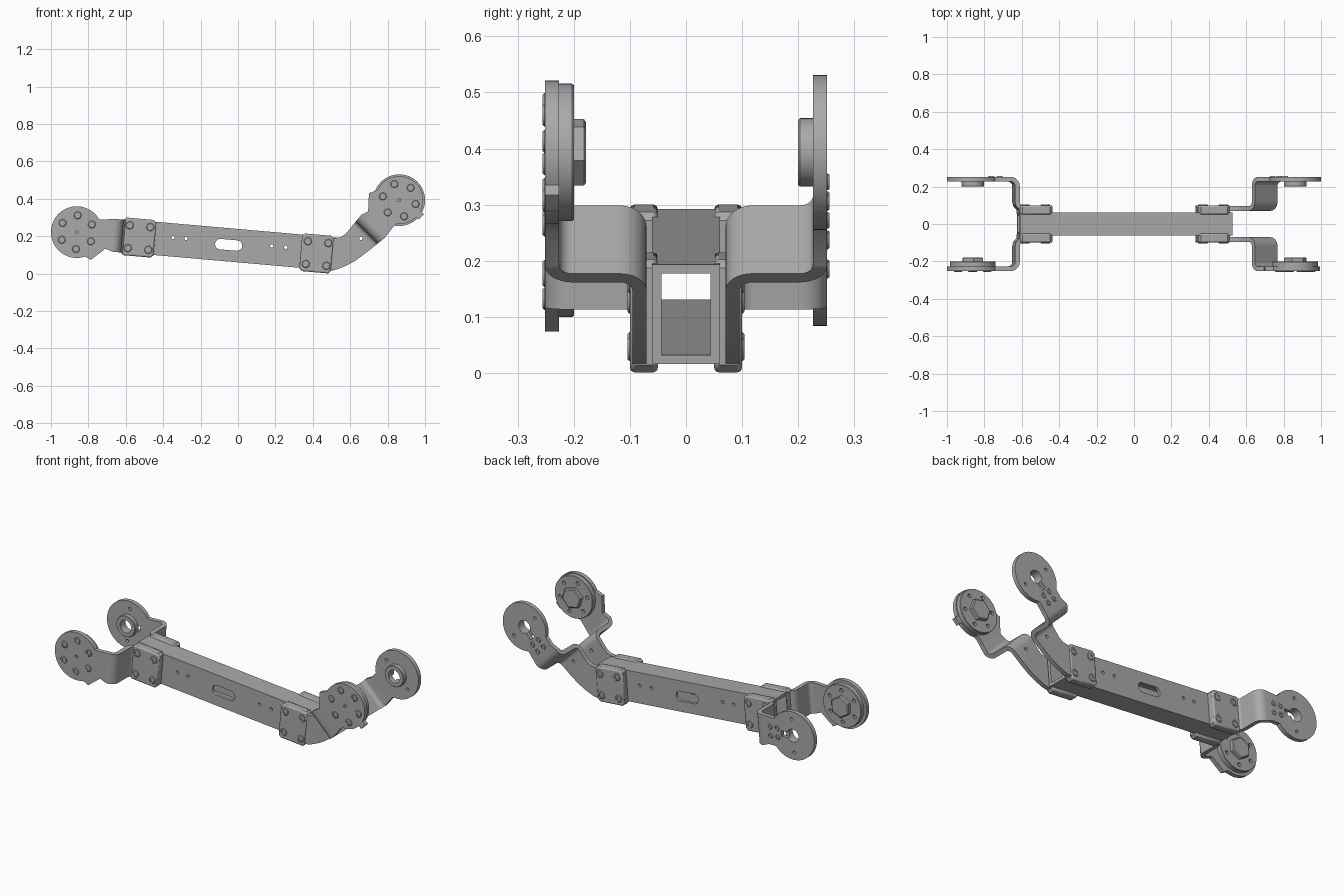
import bpy, bmesh, math
from mathutils import Vector

if "Cube" in bpy.data.objects:
    bpy.data.objects.remove(bpy.data.objects["Cube"], do_unlink=True)

grey = bpy.data.materials.new("metal grey")
grey.use_nodes = True
grey.diffuse_color = (0.40, 0.40, 0.40, 1)
grey.node_tree.nodes["Principled BSDF"].inputs["Base Color"].default_value = (0.40, 0.40, 0.40, 1)


def finish(name, bm):
    bmesh.ops.recalc_face_normals(bm, faces=bm.faces)
    me = bpy.data.meshes.new(name)
    bm.to_mesh(me)
    bm.free()
    me.materials.append(grey)
    ob = bpy.data.objects.new(name, me)
    bpy.context.collection.objects.link(ob)
    return ob


def activate(ob):
    bpy.ops.object.select_all(action='DESELECT')
    ob.select_set(True)
    bpy.context.view_layer.objects.active = ob


def combine(ob, tool, op):
    """Apply a boolean and delete the helper."""
    tool.hide_render = True
    mod = ob.modifiers.new("bool", 'BOOLEAN')
    mod.operation, mod.object, mod.solver = op, tool, 'EXACT'
    activate(ob)
    bpy.ops.object.modifier_apply(modifier=mod.name)
    bpy.data.objects.remove(tool, do_unlink=True)


def smooth(ob):
    activate(ob)
    bpy.ops.object.shade_smooth_by_angle(angle=math.radians(30))
    return ob


def prism(name, pts, vec):
    """Extrude a closed loop of 3D points along vec."""
    bm = bmesh.new()
    face = bm.faces.new([bm.verts.new(p) for p in pts])
    ext = bmesh.ops.extrude_face_region(bm, geom=[face])["geom"]
    bmesh.ops.translate(bm, vec=vec, verts=[g for g in ext if isinstance(g, bmesh.types.BMVert)])
    return finish(name, bm)


def plate(name, xz, y0, y1):
    return prism(name, [(x, y0, z) for x, z in xz], Vector((0, y1 - y0, 0)))


def turned(name, places, profile, seg=48, ring=False, turn=0):
    """Spin an (r, y) profile about the y axis at each (x, z) place."""
    bm = bmesh.new()
    for cx, cz in places:
        rows = [[bm.verts.new((cx + r * math.cos(turn + math.tau * i / seg), y,
                               cz + r * math.sin(turn + math.tau * i / seg)))
                 for i in range(seg)] for r, y in profile]
        pairs = list(zip(rows, rows[1:]))
        if ring:
            pairs.append((rows[-1], rows[0]))
        else:
            bm.faces.new(rows[0])
            bm.faces.new(rows[-1])
        for a, b in pairs:
            for i in range(seg):
                j = (i + 1) % seg
                bm.faces.new((a[i], a[j], b[j], b[i]))
    return finish(name, bm)


def frame(c, deg):
    """Map local (u, v) into world (x, z)."""
    dx, dz = math.cos(math.radians(deg)), math.sin(math.radians(deg))
    return lambda u, v: (c[0] + u * dx - v * dz, c[1] + u * dz + v * dx)


def around(f, r, n, start=0):
    return [f(r * math.cos(start + math.tau * i / n), r * math.sin(start + math.tau * i / n))
            for i in range(n)]


def screws(name, places, y, s, r):
    return smooth(turned(name, places, [(r * .5, y - s * .003), (r * .5, y + s * .004),
                  (r * .85, y + s * .004), (r, y + s * .001), (r, y - s * .004)], 16))


TILT = -5
beam_f = frame((-0.05, 0.154), TILT)

# Hollow beam with a slot and small holes
def rect(f, u, v):
    return [f(-u, -v), f(u, -v), f(u, v), f(-u, v)]

beam = plate("beam_tube", rect(beam_f, 0.57, 0.089), -0.061, 0.061)
combine(beam, plate("bore", rect(beam_f, 0.7, 0.073), -0.044, 0.044), 'DIFFERENCE')
slot = []
for sign, a0 in ((1, -90), (-1, 90)):
    for i in range(9):
        a = math.radians(a0 + 22.5 * i)
        slot.append(beam_f(sign * 0.045 + 0.028 * math.cos(a), 0.028 * math.sin(a)))
combine(beam, plate("slot", slot, -0.2, 0.2), 'DIFFERENCE')
holes = [beam_f(u, 0.014) for u in (-0.3, -0.23, 0.23, 0.305)]
combine(beam, turned("holes", holes, [(0.009, -0.2), (0.009, 0.2)], 16), 'DIFFERENCE')
smooth(beam)


def ribbon(name, f, tail, s):
    """Sheet bent outward twice, running along u and wide along v."""
    r, t = 0.036, 0.0125
    path = [(tail, 0.083, 1, 0)]
    for cu, cy, d1, d2 in ((-0.232, 0.083, (1, 0), (0, 1)), (-0.232, 0.239, (0, 1), (1, 0))):
        for i in range(9):
            sn, cs = math.sin(math.pi * i / 16), math.cos(math.pi * i / 16)
            path.append((cu + r * (d1[0] * (sn - 1) + d2[0] * (1 - cs)),
                         cy + r * (d1[1] * (sn - 1) + d2[1] * (1 - cs)),
                         d1[0] * cs + d2[0] * sn, d1[1] * cs + d2[1] * sn))
    path.append((0.02, 0.239, 1, 0))
    side = [(u - t * ty, y + t * tu) for u, y, tu, ty in path]
    side += [(u + t * ty, y - t * tu) for u, y, tu, ty in reversed(path)]
    pts = []
    for u, y in side:
        x, z = f(u, -0.35)
        pts.append((x, s * y, z))
    a, b = f(0, -0.35), f(0, 0.35)
    return prism(name, pts, Vector((b[0] - a[0], 0, b[1] - a[1])))


def bracket(name, c, deg, tail_u, tail, s, r, bolt_start, tab):
    f = frame(c, deg)
    front = s < 0
    # Bent arm cut to its outline, with the round end plate merged on
    wing = (-0.088, 0.141) if front else (-0.10, 0.08)
    head = [(-0.2, -0.088), (-0.12, -0.078), (0, -0.1), (0, 0.1), wing, (-0.16, 0.075), (-0.2, 0.088)]
    arm = ribbon(name + "_arm", f, tail_u, s)
    combine(arm, plate("outline", [f(*p) for p in head] + tail, s * 0.03, s * 0.32), 'INTERSECT')
    combine(arm, turned("end", [c], [(r, s * 0.2265), (r, s * 0.2515)], 64), 'UNION')
    if tab:
        pts = [f(0, -0.1), f(0, -0.147), f(0.04, -0.147), f(0.04, -0.1)]
        combine(arm, plate("tab", pts, s * 0.2265, s * 0.2515), 'UNION')
    combine(arm, turned("pin_hole", [f(-0.29, 0)], [(0.009, s * 0.03), (0.009, s * 0.2)], 16), 'DIFFERENCE')
    ring_pts = around(c_frame(c), 0.09, 6, math.radians(bolt_start))
    if front:
        # Driven side: screws outside, drive disc and hexagonal hub inside
        combine(arm, turned("dot", [c], [(0.008, s * 0.24), (0.008, s * 0.3)], 16), 'DIFFERENCE')
        screws(name + "_disc_screws", ring_pts, s * 0.2515, s, 0.02)
        disc = turned(name + "_drive_disc", [c], [(0.12, s * 0.23), (0.1225, s * 0.227),
                      (0.1225, s * 0.203), (0.12, s * 0.2)], 64)
        combine(disc, turned("disc_holes", ring_pts, [(0.011, s * 0.19), (0.011, s * 0.215)], 16), 'DIFFERENCE')
        smooth(disc)
        turned(name + "_hex_hub", [c], [(0.062, s * 0.203), (0.062, s * 0.182), (0.056, s * 0.178)],
               6, turn=math.radians(bolt_start))
    else:
        # Free side: keyhole opening, bearing boss inside, nubs and pins outside
        combine(arm, turned("bore", [c], [(0.037, 0.15), (0.037, 0.3)], 32), 'DIFFERENCE')
        key = [f(-0.075, -0.016), f(0, -0.016), f(0, 0.016), f(-0.075, 0.016)]
        combine(arm, plate("key", key, 0.15, 0.3), 'DIFFERENCE')
        pins = [f(0, 0.095), f(0, -0.095)]
        combine(arm, turned("pins", pins, [(0.009, 0.15), (0.009, 0.3)], 16), 'DIFFERENCE')
        smooth(turned(name + "_bearing_boss", [c], [(0.037, 0.23), (0.037, 0.2), (0.058, 0.2),
                      (0.061, 0.203), (0.061, 0.23)], 48, ring=True))
        nubs = [f(u, v) for u in (-0.10, -0.145) for v in (-0.026, 0.026)]
        screws(name + "_nubs", nubs, 0.2515, 1, 0.015)
    smooth(arm)


def c_frame(c):
    return frame(c, 0)


# Outlines of the arm roots, in world x and z
left_tail = [(-0.51, 0.103), (-0.495, 0.279)]
right_tail = [(0.575, 0.212), (0.55, 0.195), (0.52, 0.19), (0.36, 0.19), (0.36, 0.03), (0.43, 0.012),
              (0.48, 0.013), (0.53, 0.023), (0.58, 0.043), (0.625, 0.068), (0.67, 0.1)]

for s, end in ((-1, "front"), (1, "back")):
    bracket(end + "_right_bracket", (-0.862, 0.222), 175, -0.36, left_tail, s, 0.138, 27, False)
    bracket(end + "_left_bracket", (0.862, 0.393), 45, -0.66, right_tail, s,
            0.128 if s < 0 else 0.138, 47, s < 0)
    # Chamfered clamp plates with four screws each
    for side, c, half in (("right", (-0.532, 0.193), 0.088), ("left", (0.42, 0.108), 0.085)):
        f = frame(c, TILT)
        v, k = 0.101, 0.014
        pts = [f(-half, -v + k), f(-half + k, -v), f(half - k, -v), f(half, -v + k),
               f(half, v - k), f(half - k, v), f(-half + k, v), f(-half, v - k)]
        clamp = plate(f"{end}_{side}_clamp", pts, s * 0.05, s * 0.1)
        mod = clamp.modifiers.new("chamfer", 'BEVEL')
        mod.width, mod.segments, mod.limit_method = 0.008, 2, 'ANGLE'
        mod.angle_limit = math.radians(60)
        smooth(clamp)
        grid = [f(u, w) for u in (-0.052, 0.058) for w in (-0.061, 0.061)]
        screws(f"{end}_{side}_clamp_screws", grid, s * 0.1, s, 0.021)
